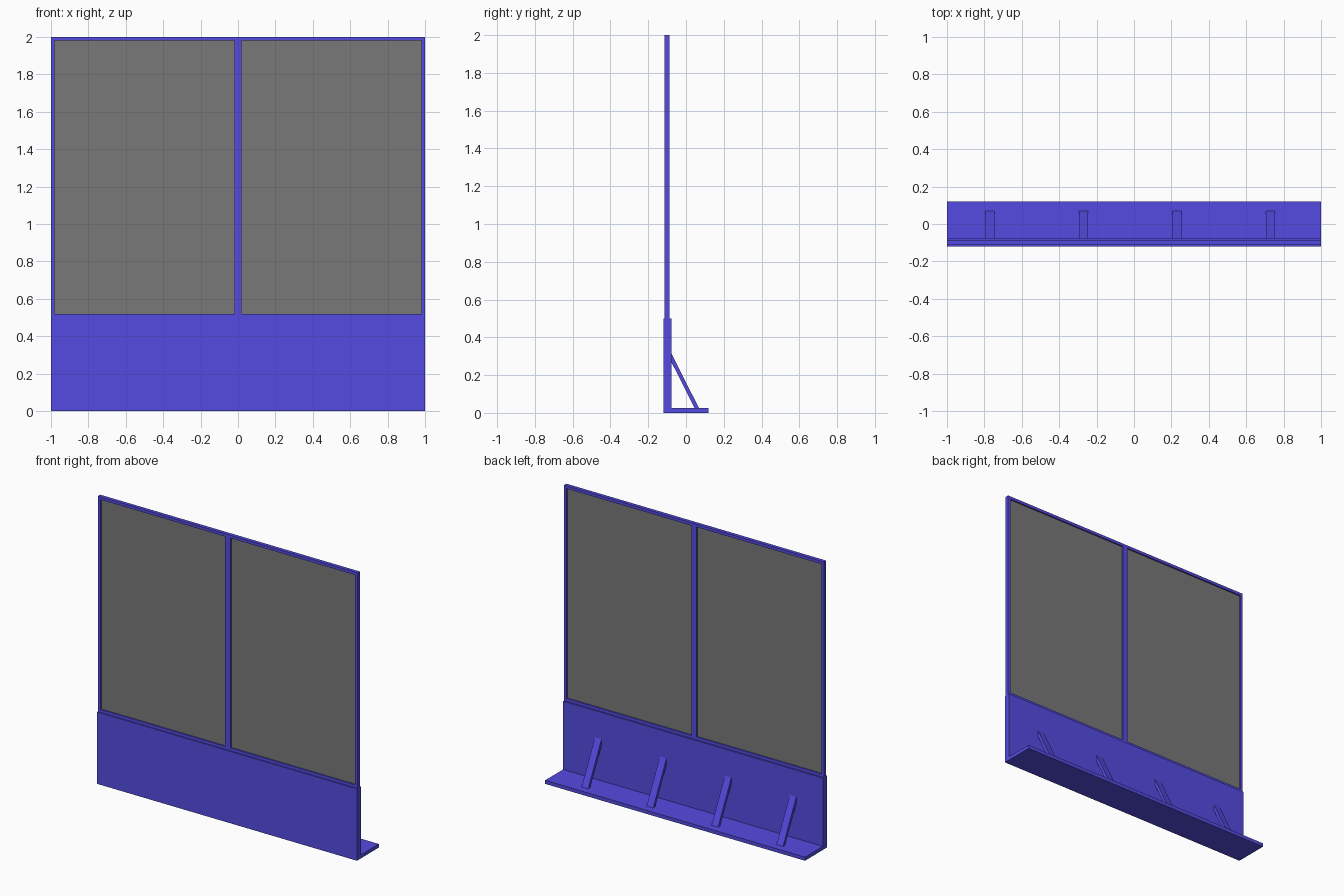
import bpy
import bmesh

if "Cube" in bpy.data.objects:
    bpy.data.objects.remove(bpy.data.objects["Cube"])


def material(name, rgb):
    m = bpy.data.materials.new(name)
    m.diffuse_color = (*rgb, 1.0)
    m.use_nodes = True
    m.node_tree.nodes["Principled BSDF"].inputs["Base Color"].default_value = m.diffuse_color
    return m


BLUE = material("violet_blue", (0.09, 0.07, 0.75))
GREY = material("mesh_grey", (0.19, 0.19, 0.19))


def prism(name, outline, x0, x1, mat):
    """Extrude a (y, z) outline from x0 to x1."""
    bm = bmesh.new()
    face = bm.faces.new([bm.verts.new((x0, y, z)) for y, z in outline])
    ext = bmesh.ops.extrude_face_region(bm, geom=[face])
    verts = [g for g in ext["geom"] if isinstance(g, bmesh.types.BMVert)]
    bmesh.ops.translate(bm, verts=verts, vec=(x1 - x0, 0, 0))
    bmesh.ops.recalc_face_normals(bm, faces=bm.faces)
    me = bpy.data.meshes.new(name)
    bm.to_mesh(me)
    bm.free()
    me.materials.append(mat)
    ob = bpy.data.objects.new(name, me)
    bpy.context.collection.objects.link(ob)
    return ob


def box(name, x0, x1, y0, y1, z0, z1, mat):
    return prism(name, [(y0, z0), (y1, z0), (y1, z1), (y0, z1)], x0, x1, mat)


# L-shaped solid base: upright lower panel with foot plate behind
prism("lower_panel_and_foot",
      [(-0.12, 0), (0.12, 0), (0.12, 0.025), (-0.077, 0.025), (-0.077, 0.5), (-0.12, 0.5)],
      -1, 1, BLUE)

# Upper frame rails and posts
FY0, FY1 = -0.1125, -0.0875
box("frame_top_rail", -1, 1, FY0, FY1, 1.98, 2.0, BLUE)
box("frame_bottom_rail", -1, 1, FY0, FY1, 0.5, 0.52, BLUE)
for name, x0, x1 in (("left", -1, -0.98), ("middle", -0.02, 0.02), ("right", 0.98, 1)):
    box("frame_post_" + name, x0, x1, FY0, FY1, 0.52, 1.98, BLUE)

# Thin grey infill panes, recessed in the frame
for name, x0, x1 in (("left", -0.98, -0.02), ("right", 0.02, 0.98)):
    box("pane_" + name, x0, x1, -0.1025, -0.0975, 0.52, 1.98, GREY)

# Four slanted braces between the panel and the foot
for i in range(4):
    x = -0.77 + 0.5 * i
    prism("brace_%d" % (i + 1),
          [(-0.085, 0.33), (0.074, 0.015), (0.051, 0.015), (-0.085, 0.284)],
          x - 0.025, x + 0.025, BLUE)
